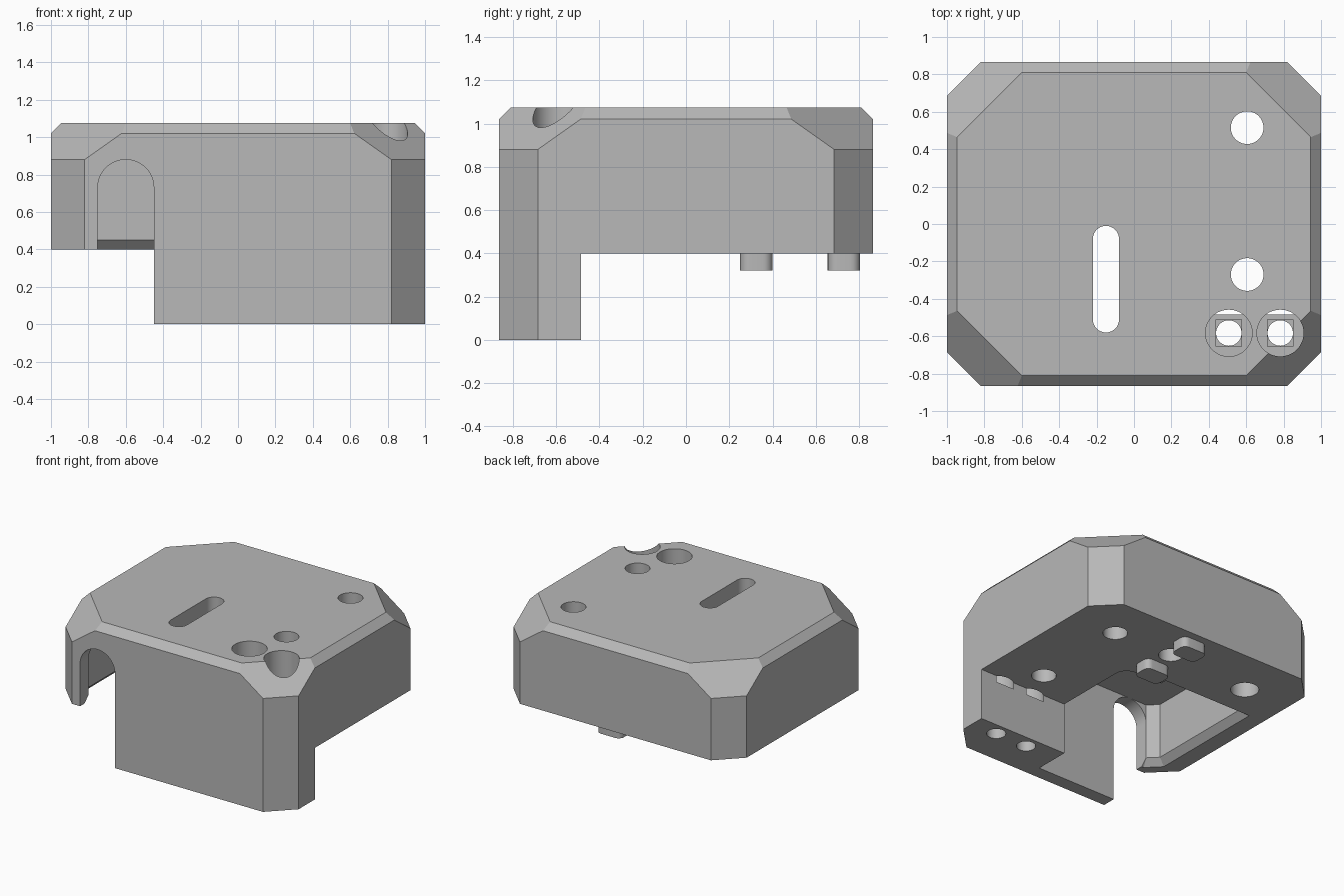
import bpy, bmesh
from math import cos, sin, pi, sqrt
from mathutils import Vector

cube = bpy.data.objects.get("Cube")
if cube:
    bpy.data.objects.remove(cube, do_unlink=True)

grey = bpy.data.materials.new("light grey plastic")
grey.use_nodes = True
colour = (0.48, 0.48, 0.48, 1)
grey.diffuse_color = colour
grey.node_tree.nodes["Principled BSDF"].inputs["Base Color"].default_value = colour

HX, HY, TOP = 1.0, 0.865, 1.075
UNDER = 0.4      # underside of the raised part
SUM = 1.685      # x + y on the vertical corner faces
EDGE = 0.055     # chamfer round the top


def finish(name, bm):
    bmesh.ops.recalc_face_normals(bm, faces=bm.faces)
    mesh = bpy.data.meshes.new(name)
    bm.to_mesh(mesh)
    bm.free()
    obj = bpy.data.objects.new(name, mesh)
    bpy.context.collection.objects.link(obj)
    mesh.materials.append(grey)
    return obj


def prism(name, profile, z0, z1, upper=None):
    """Solid between two outlines with the same number of points."""
    bm = bmesh.new()
    low = [bm.verts.new((x, y, z0)) for x, y in profile]
    high = [bm.verts.new((x, y, z1)) for x, y in (upper or profile)]
    bm.faces.new(low)
    bm.faces.new(high)
    for i in range(len(low)):
        j = (i + 1) % len(low)
        bm.faces.new((low[i], low[j], high[j], high[i]))
    return finish(name, bm)


def arc(cx, cy, r, a0, a1, n):
    return [(cx + r * cos(a0 + (a1 - a0) * i / n), cy + r * sin(a0 + (a1 - a0) * i / n))
            for i in range(n + 1)]


def circle(cx, cy, r):
    return arc(cx, cy, r, 0, 2 * pi, 48)[:-1]


def rect(x0, x1, y0, y1):
    return [(x0, y0), (x1, y0), (x1, y1), (x0, y1)]


def activate(obj):
    bpy.ops.object.select_all(action='DESELECT')
    obj.select_set(True)
    bpy.context.view_layer.objects.active = obj


def cut(obj, cutter):
    cutter.hide_render = True
    activate(obj)
    mod = obj.modifiers.new("cut", 'BOOLEAN')
    mod.operation, mod.solver, mod.object = 'DIFFERENCE', 'EXACT', cutter
    bpy.ops.object.modifier_apply(modifier=mod.name)
    bpy.data.objects.remove(cutter, do_unlink=True)


# Outer block, sliced by chamfer planes
bm = bmesh.new()
bmesh.ops.create_cube(bm, size=1)
for v in bm.verts:
    v.co = Vector((v.co.x * 2 * HX, v.co.y * 2 * HY, (v.co.z + 0.5) * TOP))
planes = []
for s in (-1, 1):
    planes.append(((s * HX, 0, TOP - EDGE), (s, 0, 1)))
    planes.append(((0, s * HY, TOP - EDGE), (0, s, 1)))
    for t in (-1, 1):
        corner = (s * HX, t * (SUM - HX))
        planes.append(((*corner, 0), (s, t, 0)))
        planes.append(((*corner, 0.88), (s, t, sqrt(2))))
for co, no in planes:
    res = bmesh.ops.bisect_plane(bm, geom=bm.verts[:] + bm.edges[:] + bm.faces[:],
                                 plane_co=co, plane_no=Vector(no).normalized(), clear_outer=True)
    bmesh.ops.contextual_create(bm, geom=[g for g in res["geom_cut"] if isinstance(g, bmesh.types.BMEdge)])
housing = finish("housing", bm)

# Remove the space under the raised part
cut(housing, prism("rear_space", rect(-2, 2, -0.485, 2), -1, UNDER))
cut(housing, prism("side_space", rect(-2, -0.45, -2, 2), -1, UNDER))

# Inner cavity with one chamfered and one rounded corner
cavity = [(-0.82, 0.18), (-0.82, -0.69), (-0.75, -0.76), (0.236, -0.76)]
cavity += arc(0.136, 0.08, 0.1, 0, pi / 2, 10)
cut(housing, prism("cavity", cavity, -0.5, 0.88))

# Chamfer round the cavity mouth
flare = [(-0.92, 0.28), (-0.92, -0.73), (-0.79, -0.86), (-0.75, -0.86), (-0.46, -0.76), (-0.1, -0.76), (-0.1, 0.28)]
throat = [(-0.82, 0.18), (-0.82, -0.69), (-0.75, -0.76), (-0.75, -0.76), (-0.46, -0.76), (-0.1, -0.76), (-0.1, 0.18)]
cut(housing, prism("mouth_chamfer", flare, 0.35, 0.45, throat))

# Arched opening in the front wall, drawn flat and stood upright
arch = [(-0.75, -0.5), (-0.45, -0.5)] + arc(-0.6, 0.73, 0.15, 0, pi, 24)
opening = prism("arch_opening", arch, 0.7, 1.2)
for v in opening.data.vertices:
    x, z, depth = v.co
    v.co = (x, -depth, z)
bm = bmesh.new()
bm.from_mesh(opening.data)
bmesh.ops.recalc_face_normals(bm, faces=bm.faces)
bm.to_mesh(opening.data)
bm.free()
cut(housing, opening)

# Long slot in the top
slot = arc(-0.15, -0.08, 0.07, 0, pi, 16) + arc(-0.15, -0.51, 0.07, pi, 2 * pi, 16)
cut(housing, prism("top_slot", slot, 0.8, 1.5))

# Through holes and blind holes
for y in (0.515, -0.27):
    cut(housing, prism("through_hole", circle(0.605, y, 0.0875), 0.2, 1.5))
cut(housing, prism("blind_hole", circle(-0.61, 0.49, 0.1), 0.2, 0.85))
cut(housing, prism("peg_hole", circle(0.105, 0.53, 0.0875), 0.2, 0.85))

# Counterbored screw holes through the deep front part
for x in (0.507, 0.782):
    y = -0.583
    cut(housing, prism("screw_bore", circle(x, y, 0.125), 0.35, 1.5))
    cut(housing, prism("bore_step", rect(x - 0.069, x + 0.069, y - 0.073, y + 0.073), 0.32, 0.4))
    cut(housing, prism("screw_hole", circle(x, y, 0.068), -0.5, 0.5))

# Two rounded pegs under the raised part
pegs = []
for side, y in (("front", 0.325), ("rear", 0.73)):
    r, hx, hy = 0.045, 0.105, 0.075
    outline = []
    for k, (sx, sy) in enumerate(((1, 1), (-1, 1), (-1, -1), (1, -1))):
        outline += arc(0.105 + sx * (hx - r), y + sy * (hy - r), r, k * pi / 2, (k + 1) * pi / 2, 6)
    pegs.append(prism(side + "_peg", outline, 0.32, UNDER + 0.02))

for obj in [housing] + pegs:
    activate(obj)
    bpy.ops.object.shade_smooth_by_angle(angle=pi / 9)
